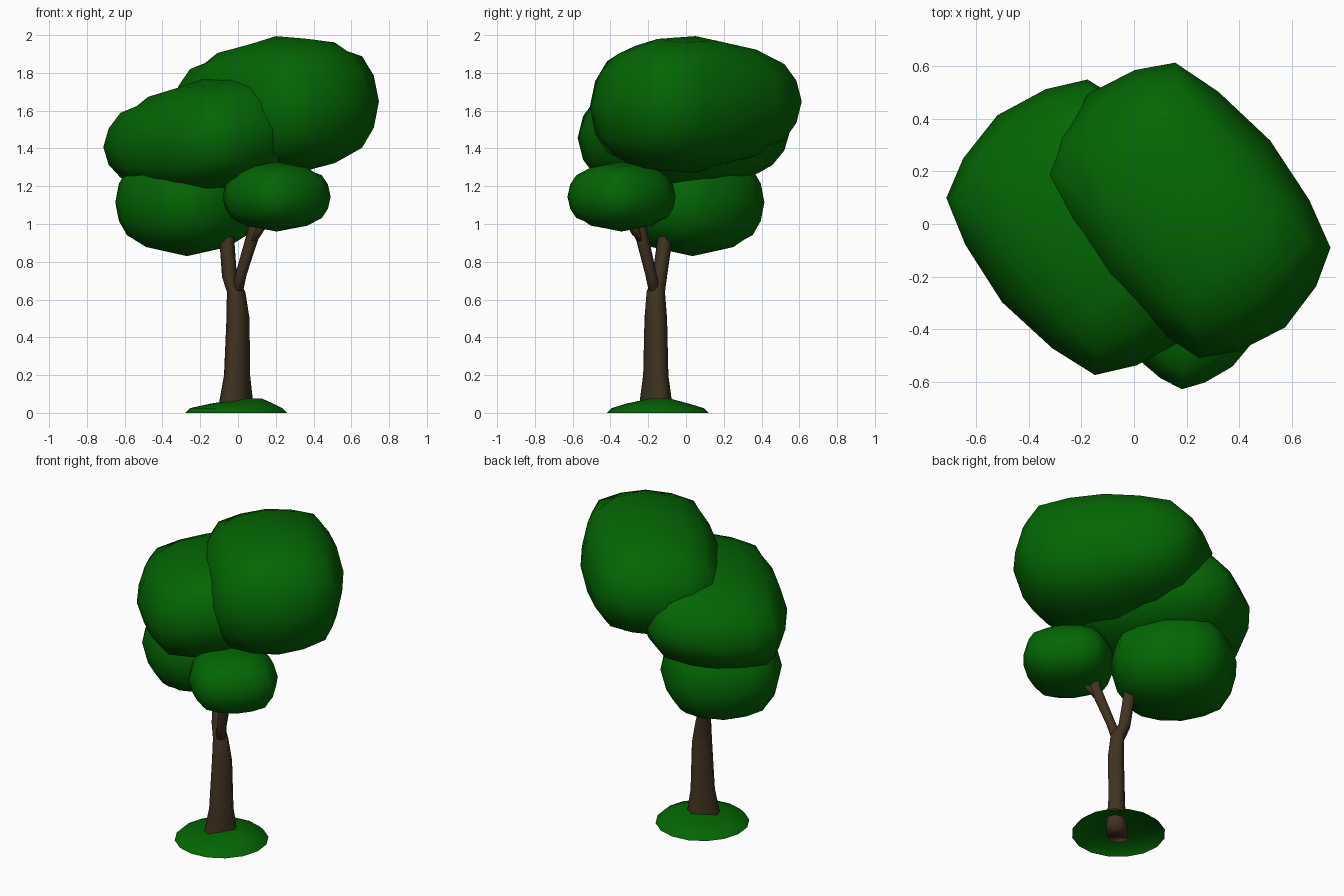
import bpy, bmesh, math
from mathutils import Vector

cube = bpy.data.objects.get("Cube")
if cube:
    bpy.data.objects.remove(cube, do_unlink=True)

TURN = math.radians(40)  # the boxy parts stand turned about the vertical


def make_material(name, rgb):
    mat = bpy.data.materials.new(name)
    mat.use_nodes = True
    mat.diffuse_color = (*rgb, 1)
    bsdf = mat.node_tree.nodes["Principled BSDF"]
    bsdf.inputs["Base Color"].default_value = (*rgb, 1)
    bsdf.inputs["Roughness"].default_value = 0.9
    return mat


leaf_green = make_material("leaf green", (0.001, 0.132, 0.001))
bark_brown = make_material("bark brown", (0.052, 0.032, 0.014))


def finish(bm, name, mat):
    """Turn a bmesh into a smooth shaded object."""
    bmesh.ops.recalc_face_normals(bm, faces=bm.faces)
    for face in bm.faces:
        face.smooth = True
    mesh = bpy.data.meshes.new(name)
    bm.to_mesh(mesh)
    bm.free()
    mesh.materials.append(mat)
    obj = bpy.data.objects.new(name, mesh)
    bpy.context.collection.objects.link(obj)
    return obj


def squared(x, y, boxy):
    """Push a point of a disc outwards to the matching square."""
    big = max(abs(x), abs(y))
    if big < 1e-6:
        return x, y
    grow = 1 + boxy * (math.hypot(x, y) / big - 1)
    return x * grow, y * grow


def leaf_clump(name, low, high, boxy, lean=(0, 0), taper=0.0):
    """Ball squared in plan, between low and high in the turned frame.
    Lean lifts z along x and y; taper thins the +y end."""
    low, high = Vector(low), Vector(high)
    mid, half = (low + high) / 2, (high - low) / 2
    height = math.sqrt(half.z ** 2 - lean[0] ** 2 - lean[1] ** 2)
    bm = bmesh.new()
    bmesh.ops.create_cube(bm, size=2)
    bmesh.ops.subdivide_edges(bm, edges=bm.edges[:], cuts=3, use_grid_fill=True)
    for v in bm.verts:
        u = v.co.normalized().lerp(v.co, 0.08)
        x, y = squared(u.x, u.y, boxy)
        z = lean[0] * x + lean[1] * y + height * u.z * (1 - taper * y)
        v.co = mid + Vector((half.x * x, half.y * y, z))
    finish(bm, name, leaf_green).rotation_euler.z = TURN


def rings(name, mat, stations, sides, boxy=0.0, cap_start=True):
    """Skin level rings given as (x, y, z, width, depth), turned about the vertical."""
    bm = bmesh.new()
    loops = []
    for x, y, z, width, depth in stations:
        loop = []
        for k in range(sides):
            a = math.tau * k / sides
            ux, uy = squared(math.cos(a), math.sin(a), boxy)
            px, py = width * ux, depth * uy
            loop.append(bm.verts.new((x + px * math.cos(TURN) - py * math.sin(TURN),
                                      y + px * math.sin(TURN) + py * math.cos(TURN), z)))
        loops.append(loop)
    for a, b in zip(loops, loops[1:]):
        for k in range(sides):
            n = (k + 1) % sides
            bm.faces.new((a[k], a[n], b[n], b[k]))
    if cap_start:
        bm.faces.new(loops[0][::-1])
    bm.faces.new(loops[-1])
    finish(bm, name, mat)


# Crown: four overlapping clumps of leaves
leaf_clump("upper_left_leaves", (-0.225, -0.67, 1.27), (0.6, 0.49, 1.995), 0.2, (0.02, 0), 0.14)
leaf_clump("upper_right_leaves", (-0.575, -0.46, 1.16), (0.31, 0.65, 1.78), 0.2, (0.05, -0.03), 0.12)
leaf_clump("lower_right_leaves", (-0.535, -0.165, 0.83), (0.165, 0.565, 1.4), 0.08)
leaf_clump("lower_front_leaves", (-0.32, -0.655, 0.96), (0.195, -0.13, 1.33), 0.17)

# Flattened trunk, flared at the foot, bending into the right branch
rings("trunk", bark_brown, [
    (-0.01, -0.16, 0, 0.1, 0.06), (-0.01, -0.16, 0.05, 0.095, 0.058),
    (-0.005, -0.16, 0.2, 0.07, 0.047), (0, -0.16, 0.5, 0.058, 0.046),
    (-0.01, -0.16, 0.64, 0.044, 0.04), (-0.045, -0.14, 0.72, 0.034, 0.034),
    (-0.06, -0.11, 0.93, 0.034, 0.034), (-0.07, -0.1, 1.0, 0.03, 0.03)], 8, 0.4)

# Forked left branch
rings("left_branch", bark_brown, [
    (-0.01, -0.16, 0.62, 0.03, 0.03), (0.015, -0.185, 0.73, 0.028, 0.028),
    (0.085, -0.24, 0.96, 0.033, 0.033), (0.09, -0.24, 1.06, 0.022, 0.022)], 8, 0.2)
rings("twig", bark_brown, [
    (0.075, -0.235, 0.91, 0.025, 0.025), (0.16, -0.3, 1.03, 0.018, 0.018)], 8, 0.2)

# Low grassy mound with its crest to one side, hollow underneath
rings("grass_mound", leaf_green, [
    (-0.01, -0.15, 0, 0.27, 0.27), (-0.01, -0.15, 0.025, 0.245, 0.245),
    (0.02, -0.15, 0.048, 0.17, 0.17), (0.075, -0.14, 0.077, 0.05, 0.05)], 16, cap_start=False)
